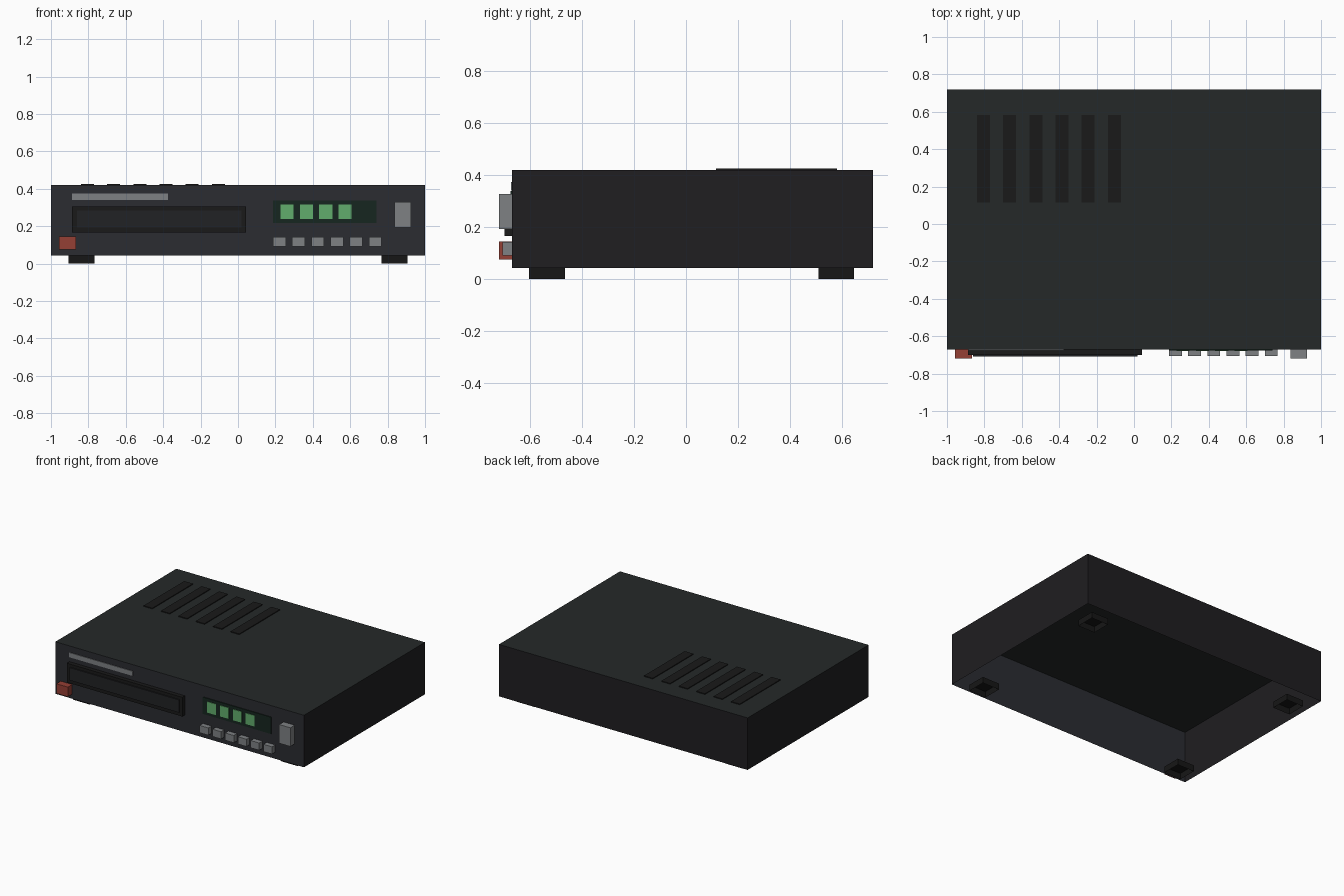
import bpy, bmesh

if "Cube" in bpy.data.objects:
    bpy.data.objects.remove(bpy.data.objects["Cube"])


def material(name, r, g, b):
    m = bpy.data.materials.new(name)
    m.diffuse_color = (r, g, b, 1)
    m.use_nodes = True
    m.node_tree.nodes["Principled BSDF"].inputs["Base Color"].default_value = m.diffuse_color
    return m


SIDE = material("dark_side", 0.014, 0.013, 0.015)
TOP = material("dark_top", 0.018, 0.022, 0.022)
FRONT = material("charcoal_front", 0.024, 0.025, 0.031)
BLACK = material("black", 0.010, 0.010, 0.010)
RUBBER = material("rubber", 0.008, 0.008, 0.008)
TRAY = material("tray", 0.015, 0.016, 0.018)
SILVER = material("silver", 0.21, 0.22, 0.23)
GLASS = material("display_glass", 0.008, 0.019, 0.014)
GREEN = material("lit_green", 0.12, 0.42, 0.15)
RED = material("red", 0.30, 0.05, 0.035)


def box(name, x, y, z, mat, open_side=None):
    """Box from (min, max) ranges; open_side is the outward normal of a missing face."""
    bm = bmesh.new()
    bmesh.ops.create_cube(bm, size=1)
    for v in bm.verts:
        v.co = [r[0] if c < 0 else r[1] for c, r in zip(v.co, (x, y, z))]
    bm.normal_update()
    if open_side:
        gone = [f for f in bm.faces
                if sum(a * b for a, b in zip(f.normal, open_side)) > 0.9]
        bmesh.ops.delete(bm, geom=gone, context='FACES')
    me = bpy.data.meshes.new(name)
    bm.to_mesh(me)
    bm.free()
    me.materials.append(mat)
    ob = bpy.data.objects.new(name, me)
    bpy.context.collection.objects.link(ob)
    return ob


FACE = -0.67              # y of the front panel
DOWN, BACK = (0, 0, -1), (0, 1, 0)


def front_part(name, x, z, y_front, mat):
    return box(name, x, (y_front, FACE), z, mat, BACK)


# Cabinet shell, open underneath, with its own top and front colours
cabinet = box("cabinet", (-1, 1), (FACE, 0.72), (0.042, 0.42), SIDE, DOWN)
cabinet.data.materials.append(TOP)
cabinet.data.materials.append(FRONT)
for p in cabinet.data.polygons:
    if p.normal.z > 0.9:
        p.material_index = 1
    elif p.normal.y < -0.9:
        p.material_index = 2

# Hollow feet
for side in ("left", "right"):
    x = (-0.905, -0.768) if side == "left" else (0.768, 0.905)
    box(f"front_foot_{side}", x, (-0.605, -0.467), (0, 0.045), RUBBER, DOWN)
    box(f"rear_foot_{side}", x, (0.51, 0.648), (0, 0.045), RUBBER, DOWN)

# Vent strips on the top
for i in range(6):
    x = -0.84 + 0.14 * i
    box(f"vent_{i + 1}", (x, x + 0.07), (0.115, 0.582), (0.42, 0.426), BLACK, DOWN)

# Disc tray surround, drawer and trim strip
front_part("tray_surround", (-0.887, 0.042), (0.166, 0.306), -0.70, BLACK)
front_part("tray_drawer", (-0.86, 0.02), (0.192, 0.284), -0.708, TRAY)
front_part("trim_strip", (-0.887, -0.375), (0.34, 0.374), -0.675, SILVER)

# Display window with four lit segments
front_part("display", (0.187, 0.74), (0.216, 0.338), -0.676, GLASS)
for i in range(4):
    x = 0.228 + 0.103 * i
    front_part(f"display_segment_{i + 1}", (x, x + 0.07), (0.237, 0.317), -0.68, GREEN)

# Row of buttons
for i in range(6):
    x = 0.187 + 0.1025 * i
    front_part(f"button_{i + 1}", (x, x + 0.069), (0.09, 0.143), -0.707, SILVER)

# Volume rocker and power button
front_part("rocker", (0.836, 0.925), (0.192, 0.328), -0.72, SILVER)
front_part("power_button", (-0.957, -0.865), (0.075, 0.145), -0.72, RED)
